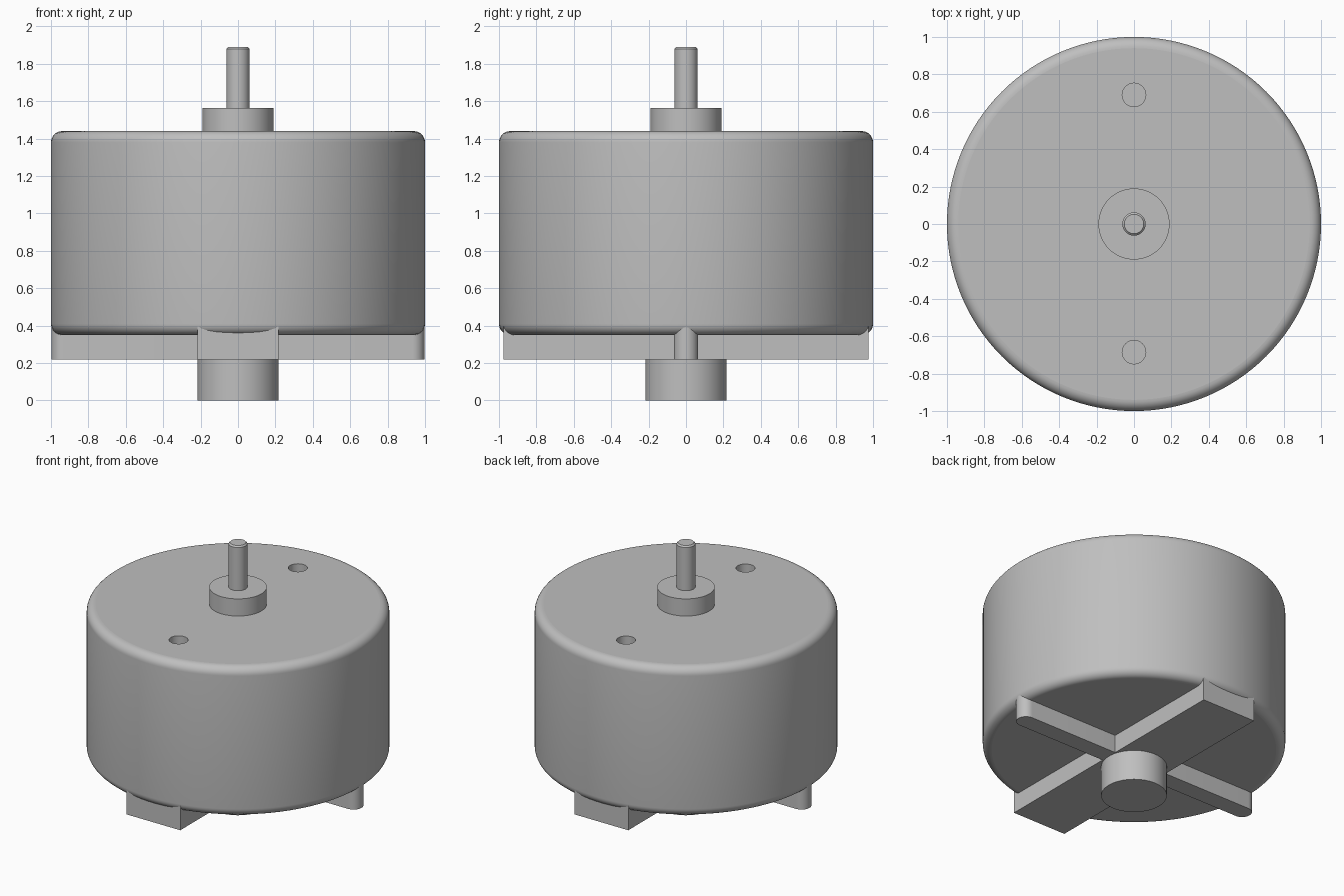
import bpy, bmesh, math

if "Cube" in bpy.data.objects:
    bpy.data.objects.remove(bpy.data.objects["Cube"])

grey = bpy.data.materials.new("light_grey_metal")
grey.diffuse_color = (0.52, 0.52, 0.52, 1)
grey.use_nodes = True
grey.node_tree.nodes["Principled BSDF"].inputs["Base Color"].default_value = grey.diffuse_color


def finish(name, bm):
    bmesh.ops.recalc_face_normals(bm, faces=bm.faces)
    me = bpy.data.meshes.new(name)
    bm.to_mesh(me)
    bm.free()
    ob = bpy.data.objects.new(name, me)
    bpy.context.collection.objects.link(ob)
    me.materials.append(grey)
    return ob


def smooth(ob):
    """Smooth the round sides, keep horizontal caps flat."""
    bpy.ops.object.select_all(action='DESELECT')
    ob.select_set(True)
    bpy.context.view_layer.objects.active = ob
    bpy.ops.object.shade_smooth_by_angle(angle=math.radians(30))
    for p in ob.data.polygons:
        if abs(p.normal.z) > 0.999:
            p.use_smooth = False


def lathe(name, profile, segs=64, centre=(0, 0)):
    """Revolve (radius, z) points and close both ends with caps."""
    bm = bmesh.new()
    rings = [[bm.verts.new((centre[0] + r * math.cos(2 * math.pi * i / segs),
                            centre[1] + r * math.sin(2 * math.pi * i / segs), z))
              for i in range(segs)] for r, z in profile]
    for a, b in zip(rings, rings[1:]):
        for i in range(segs):
            j = (i + 1) % segs
            bm.faces.new((a[i], a[j], b[j], b[i]))
    bm.faces.new(rings[0])
    bm.faces.new(rings[-1])
    return finish(name, bm)


def prism(name, outline, z0, z1):
    bm = bmesh.new()
    face = bm.faces.new([bm.verts.new((x, y, z0)) for x, y in outline])
    top = bmesh.ops.extrude_face_region(bm, geom=[face])["geom"]
    bmesh.ops.translate(bm, vec=(0, 0, z1 - z0),
                        verts=[v for v in top if isinstance(v, bmesh.types.BMVert)])
    return finish(name, bm)


# Motor can with rounded top and bottom rims
F, N = 0.06, 8
arc = [math.pi / 2 * i / N for i in range(N + 1)]
can = lathe("motor_can",
            [(1 - F + F * math.sin(a), 0.35 + F - F * math.cos(a)) for a in arc] +
            [(1 - F + F * math.cos(a), 1.44 - F + F * math.sin(a)) for a in arc], 128)

# Two blind mounting holes in the top
for y in (-0.685, 0.69):
    cutter = lathe("hole_cutter", [(0.063, 1.30), (0.063, 1.50)], 32, (0, y))
    cutter.hide_render = True
    mod = can.modifiers.new("hole", 'BOOLEAN')
    mod.operation, mod.solver, mod.object = 'DIFFERENCE', 'EXACT', cutter
    bpy.context.view_layer.objects.active = can
    bpy.ops.object.modifier_apply(modifier=mod.name)
    bpy.data.objects.remove(cutter)
smooth(can)

# Bearing boss, output shaft and rear bearing
smooth(lathe("front_bearing_boss", [(0.19, 1.42), (0.19, 1.565)]))
smooth(lathe("output_shaft", [(0.062, 1.55), (0.062, 1.88), (0.052, 1.89)], 48))
smooth(lathe("rear_bearing", [(0.217, 0), (0.217, 0.30)]))

# Wide rib across the underside
prism("wide_rib", [(-0.217, -0.975), (0.217, -0.975),
                   (0.217, 0.975), (-0.217, 0.975)], 0.22, 0.395)

# Narrow ribs with rounded outer ends
R = 0.065
for side, s in (("left", -1), ("right", 1)):
    pts = [(s * 0.2, -R)]
    for i in range(17):
        t = -math.pi / 2 + math.pi * i / 16
        pts.append((s * (0.932 + R * math.cos(t)), R * math.sin(t)))
    pts.append((s * 0.2, R))
    smooth(prism(side + "_narrow_rib", pts, 0.22, 0.395))
